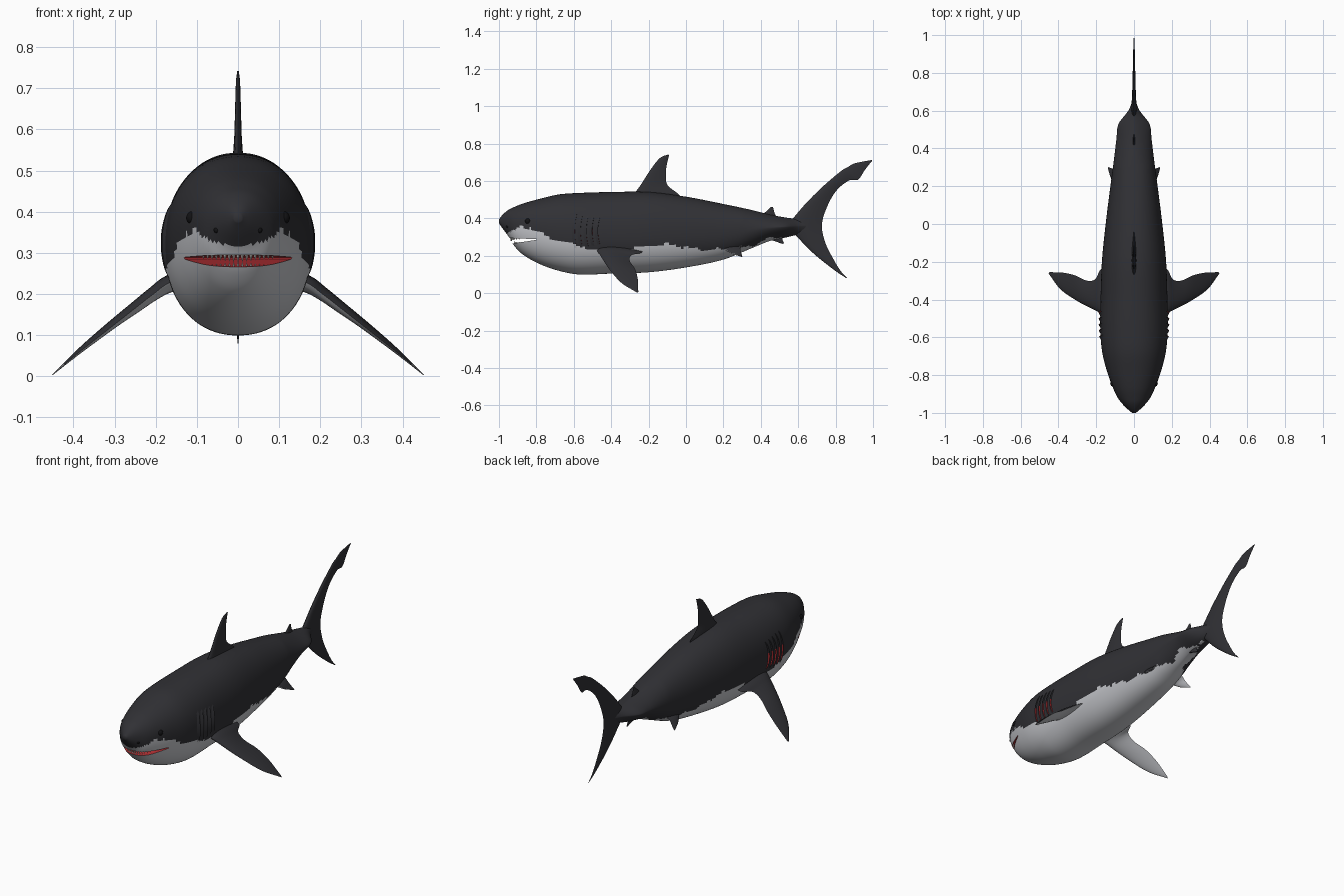
import bpy, bmesh, math
from mathutils import Vector

if "Cube" in bpy.data.objects:
    bpy.data.objects.remove(bpy.data.objects["Cube"])


def material(name, rgb):
    m = bpy.data.materials.new(name)
    m.diffuse_color = (*rgb, 1)
    m.use_nodes = True
    m.node_tree.nodes["Principled BSDF"].inputs["Base Color"].default_value = m.diffuse_color
    return m


DARK = material("charcoal_skin", (0.03, 0.03, 0.035))
LIGHT = material("pale_belly", (0.55, 0.56, 0.59))
RED = material("red_flesh", (0.45, 0.03, 0.035))
BLACK = material("eye_black", (0.006, 0.006, 0.007))
TOOTH = material("tooth_white", (0.75, 0.74, 0.7))
SKIN = [DARK, LIGHT, RED]


def interp(table, t):
    """Smooth interpolation through rows (t, a, b, ...)."""
    n = len(table)
    t = min(max(t, table[0][0]), table[-1][0])
    i = next(k for k in range(n - 1) if t <= table[k + 1][0])
    h = table[i + 1][0] - table[i][0]
    s = (t - table[i][0]) / h

    def slope(k, c):
        a, b = table[max(k - 1, 0)], table[min(k + 1, n - 1)]
        return (b[c] - a[c]) / (b[0] - a[0])
    return [(2*s**3 - 3*s*s + 1) * table[i][c] + (s**3 - 2*s*s + s) * h * slope(i, c)
            + (3*s*s - 2*s**3) * table[i + 1][c] + (s**3 - s*s) * h * slope(i + 1, c)
            for c in range(1, len(table[0]))]


def loft(name, rings, mats, rule=None, angle=50):
    """Closed skin through rings of points, coloured by a face rule."""
    bm = bmesh.new()
    vs = [[bm.verts.new(p) for p in r] for r in rings]
    n = len(rings[0])
    for a, b in zip(vs, vs[1:]):
        for k in range(n):
            bm.faces.new((a[k], a[(k + 1) % n], b[(k + 1) % n], b[k]))
    bm.faces.new(vs[0])
    bm.faces.new(vs[-1])
    bmesh.ops.recalc_face_normals(bm, faces=bm.faces)
    if rule:
        for f in bm.faces:
            f.material_index = rule(f.calc_center_median(), f.normal)
    me = bpy.data.meshes.new(name)
    bm.to_mesh(me)
    bm.free()
    for m in mats:
        me.materials.append(m)
    ob = bpy.data.objects.new(name, me)
    bpy.context.collection.objects.link(ob)
    smooth(ob, angle)
    return ob


def smooth(ob, angle=50):
    bpy.ops.object.select_all(action='DESELECT')
    ob.select_set(True)
    bpy.context.view_layer.objects.active = ob
    bpy.ops.object.shade_smooth_by_angle(angle=math.radians(angle))


# Body stations: y, bottom, top, half width, height of widest point
BODY = [(-1, .375, .395, .01, .385), (-.98, .345, .42, .034, .38),
        (-.95, .305, .445, .063, .375), (-.92, .255, .46, .086, .365),
        (-.87, .205, .48, .11, .36), (-.78, .155, .505, .143, .345),
        (-.68, .12, .528, .168, .33), (-.57, .10, .536, .178, .32),
        (-.4, .105, .541, .177, .315), (-.2, .112, .541, .17, .315),
        (0, .138, .516, .15, .32), (.2, .18, .477, .125, .325),
        (.35, .24, .445, .105, .34), (.45, .28, .42, .093, .35),
        (.53, .297, .405, .082, .355), (.6, .315, .395, .03, .358),
        (.66, .335, .38, .006, .36)]
# Height where dark back meets pale belly
EDGE = [(-1, .325), (-.95, .325), (-.88, .352), (-.82, .345), (-.74, .30),
        (-.6, .26), (-.45, .225), (-.3, .24), (-.1, .258), (.08, .235),
        (.22, .24), (.35, .255), (.45, .295), (.55, .30), (.66, .30)]


def power(y):
    return .92 + .45 * min(max((y - .3) / .2, 0), 1)


def body_ring(y, n=88):
    bot, top, w, zc = interp(BODY, y)
    p, pts = power(y), []
    for k in range(n):
        a = 2 * math.pi * k / n
        c, s = math.cos(a), math.sin(a)
        h = top - zc if s > 0 else zc - bot
        pts.append((w * math.copysign(abs(c) ** p, c), y,
                    zc + h * math.copysign(abs(s) ** p, s)))
    return pts


def half_width(y, z):
    bot, top, w, zc = interp(BODY, y)
    s = abs(z - zc) / (top - zc if z > zc else zc - bot)
    p = power(y)
    return w * max(1 - min(s, 1) ** (2 / p), 0) ** (p / 2)


def skin_rule(c, n):
    wobble = .005 * math.sin(c.y * 47) + .003 * math.sin(c.y * 113 + 1)
    return 1 if c.z < interp(EDGE, c.y)[0] + wobble else 0


body = loft("body", [body_ring(-1 + 1.66 * (i / 150) ** 1.35) for i in range(151)],
            SKIN, skin_rule)

# Mouth: a wedge cut with red inner faces
wedge = [(-1.08, .30), (-.80, .289), (-.80, .285), (-1.08, .243)]
cutter = loft("mouth_cutter", [[(x, y, z) for y, z in wedge] for x in (-.3, .3)],
              SKIN, lambda c, n: 2)
cutter.hide_render = True
mod = body.modifiers.new("mouth", 'BOOLEAN')
mod.operation, mod.solver, mod.object = 'DIFFERENCE', 'EXACT', cutter
bpy.context.view_layer.objects.active = body
bpy.ops.object.modifier_apply(modifier="mouth")
bpy.data.objects.remove(cutter)
smooth(body)

# Teeth follow the lips in two rows
for row, z0, tip in (("upper", .297, -.02), ("lower", .262, .016)):
    for k in range(-8, 9):
        x = k * .0105
        y = next(-.97 + j * .002 for j in range(100)
                 if half_width(-.97 + j * .002, z0) > abs(x) + .002) + .008
        gap = 1 - .45 * abs(k) / 8
        rings = [[(x + r * math.cos(a), y + r * math.sin(a), z) for a in
                  (0, math.pi / 2, math.pi, 3 * math.pi / 2)]
                 for r, z in ((.0045, z0), (.0005, z0 + tip * gap))]
        loft(row + "_tooth", rings, [TOOTH], angle=20)


def fin(name, rows, rule=None, side=1, steps=6, n=9):
    """Thin foil through rows (lead xyz, trail xyz, half thickness)."""
    table = [(i, *r) for i, r in enumerate(rows)]
    count = (len(rows) - 1) * steps
    secs = [interp(table, i / steps) for i in range(count + 1)]
    mid = [(Vector(s[:3]) + Vector(s[3:6])) / 2 for s in secs]
    rings, last = [], None
    for i, s in enumerate(secs):
        lead, trail = Vector(s[:3]), Vector(s[3:6])
        span = mid[min(i + 1, count)] - mid[max(i - 1, 0)]
        nrm = (trail - lead).cross(span).normalized()
        if last and nrm.dot(last) < 0:
            nrm = -nrm
        last = nrm
        us = [(k / n) ** 1.5 for k in range(n + 1)]
        path = [(u, 1) for u in us] + [(u, -1) for u in us[-2:0:-1]]
        ring = [lead.lerp(trail, u) + nrm * (d * s[6] * 2.6 * math.sqrt(u) * (1 - u))
                for u, d in path]
        rings.append([(p.x * side, p.y, p.z) for p in ring])
    return loft(name, rings, SKIN, rule)


def flat(rows):
    """Upright fin rows from (lead y, z, trail y, z, half thickness)."""
    return [(0, a, b, 0, c, d, t) for a, b, c, d, t in rows]


# Upright fins
fin("dorsal_fin", flat([(-.31, .50, -.03, .49, .014), (-.265, .548, -.035, .525, .012),
                        (-.235, .59, -.10, .58, .009), (-.19, .66, -.107, .65, .007),
                        (-.14, .722, -.1, .70, .005), (-.095, .742, -.09, .738, .002)]))
fin("tail_fin", flat([(.992, .712, .996, .709, .001), (.905, .695, .957, .66, .004),
                      (.865, .674, .92, .607, .005), (.825, .65, .875, .604, .006),
                      (.715, .555, .81, .555, .008), (.61, .445, .76, .475, .011),
                      (.555, .36, .727, .37, .014), (.61, .285, .745, .27, .010),
                      (.69, .205, .795, .17, .007), (.795, .122, .83, .115, .004),
                      (.858, .08, .862, .08, .001)]))
fin("second_dorsal_fin", flat([(.39, .41, .49, .40, .008), (.42, .43, .475, .425, .006),
                               (.455, .462, .465, .46, .002)]))
fin("anal_fin", flat([(.42, .30, .52, .31, .008), (.455, .285, .515, .29, .006),
                      (.515, .264, .525, .266, .002)]))


def two_tone(c, n):
    return 1 if n.z < .15 else 0


# Paired fins, eyes, nostrils and gills
PECTORAL = [(.10, -.47, .245, .10, -.25, .25, .024), (.165, -.475, .228, .17, -.235, .218, .021),
            (.205, -.457, .20, .205, -.292, .203, .017), (.25, -.435, .165, .25, -.30, .172, .014),
            (.31, -.402, .118, .31, -.273, .13, .010), (.39, -.345, .055, .375, -.258, .075, .006),
            (.452, -.262, .003, .447, -.255, .006, .001)]
PELVIC = [(.07, .18, .25, .07, .30, .26, .010), (.10, .205, .235, .10, .29, .24, .008),
          (.122, .245, .212, .12, .295, .215, .005), (.138, .295, .195, .138, .302, .196, .001)]


def ball(name, loc, r, mat):
    bpy.ops.mesh.primitive_uv_sphere_add(segments=16, ring_count=10, radius=r, location=loc)
    ob = bpy.context.object
    ob.name = name
    ob.data.materials.append(mat)
    smooth(ob)


for side, tag in ((1, "left"), (-1, "right")):
    fin(tag + "_pectoral_fin", PECTORAL, two_tone, side)
    fin(tag + "_pelvic_fin", PELVIC, two_tone, side)
    ball(tag + "_eye", (side * (half_width(-.845, .385) - .008), -.845, .385), .016, BLACK)
    ball(tag + "_nostril", (side * (half_width(-.955, .355) - .004), -.955, .355), .007, BLACK)
    for i in range(5):
        y0, zlo, zhi = -.615 + .031 * i, .235 + .006 * i, .425 - .004 * i
        rings = []
        for k in range(15):
            s = k / 14
            z = zlo + (zhi - zlo) * s
            y = y0 + .012 * (2 * s - 1) ** 2
            lift = .009 * math.sin(math.pi * s) ** .5 if 0 < k < 14 else 0
            rings.append([(side * (half_width(y, z) - .002), y, z),
                          (side * (half_width(y, z) + lift), y + .02, z),
                          (side * (half_width(y, z) - .004), y + .021, z)])
        loft(tag + "_gill_flap", rings, SKIN, lambda c, n: 2 if n.y > .6 and
             .26 < c.z < .34 else skin_rule(c, n), angle=30)
